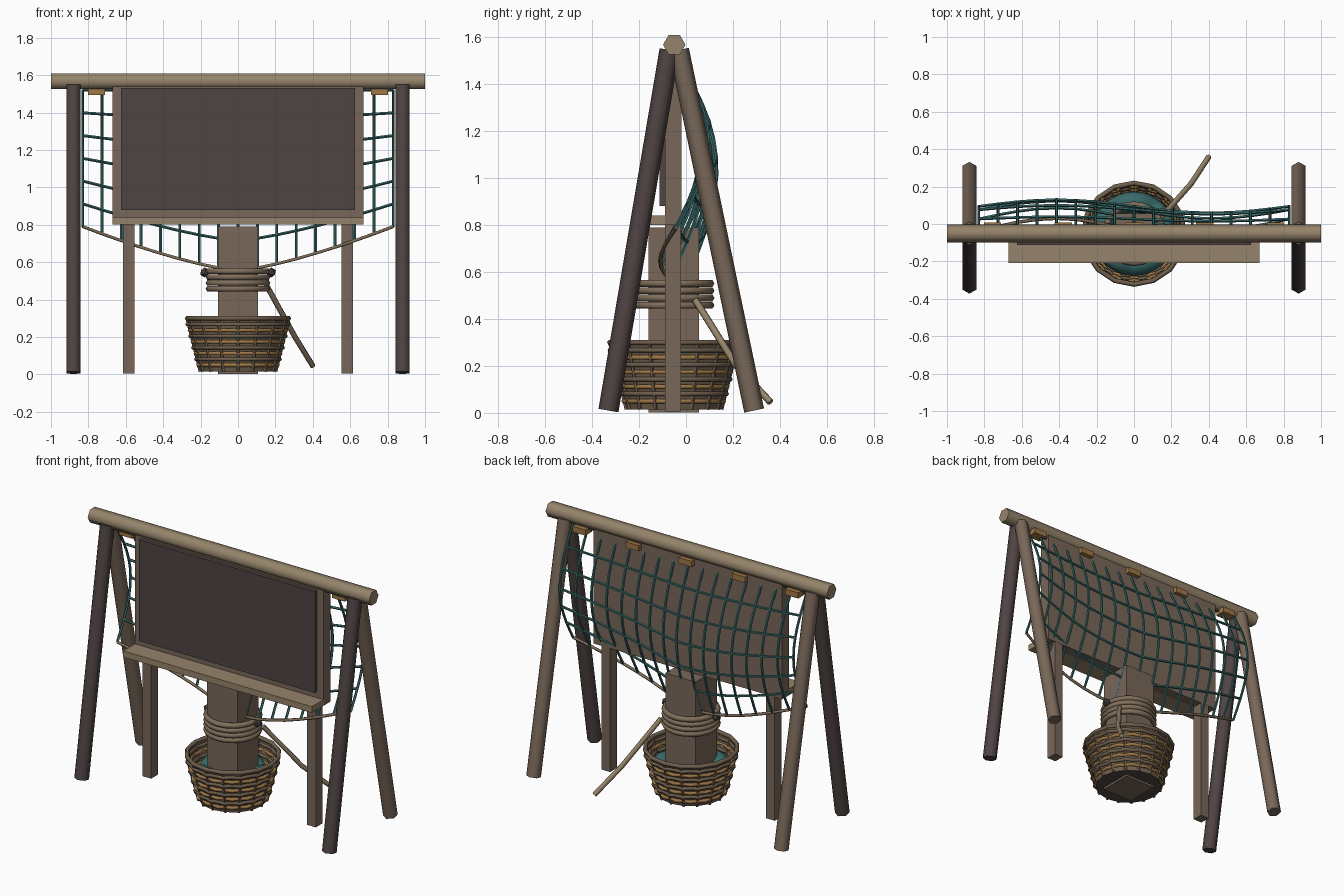
import bpy, bmesh
from math import sin, cos, pi
from mathutils import Vector, Matrix

if "Cube" in bpy.data.objects:
    bpy.data.objects.remove(bpy.data.objects["Cube"], do_unlink=True)


def material(name, r, g, b):
    m = bpy.data.materials.new(name)
    m.use_nodes = True
    m.diffuse_color = (r, g, b, 1)
    m.node_tree.nodes["Principled BSDF"].inputs["Base Color"].default_value = (r, g, b, 1)
    return m


TAN = material("pale wood", .30, .23, .145)
BROWN = material("brown wood", .19, .137, .10)
DARK = material("dark wood", .078, .058, .056)
TEAL = material("teal twine", .04, .15, .145)
GOLD = material("golden cane", .34, .185, .06)
ROPE = material("rope", .22, .16, .105)
CANE = material("brown cane", .16, .115, .075)
X, Z = Vector((1, 0, 0)), Vector((0, 0, 1))


def finish(bm, name, mat, smooth=False):
    bmesh.ops.recalc_face_normals(bm, faces=bm.faces)
    mesh = bpy.data.meshes.new(name)
    bm.to_mesh(mesh)
    bm.free()
    ob = bpy.data.objects.new(name, mesh)
    bpy.context.collection.objects.link(ob)
    mesh.materials.append(mat)
    if smooth:
        bpy.ops.object.select_all(action='DESELECT')
        ob.select_set(True)
        bpy.context.view_layer.objects.active = ob
        bpy.ops.object.shade_smooth_by_angle(angle=1.1)
    return ob


def box(name, mat, x, y, z):
    """Box from its (low, high) range on each axis."""
    bm = bmesh.new()
    bmesh.ops.create_cube(bm, size=1)
    for v in bm.verts:
        v.co = [r[0] if c < 0 else r[1] for c, r in zip(v.co, (x, y, z))]
    return finish(bm, name, mat)


def sweep(bm, path, radius, sides, ref, closed=False):
    """Sweep a regular polygon along a path."""
    path = [Vector(p) for p in path]
    n = len(path)
    rings = []
    for i, p in enumerate(path):
        a = path[i - 1] if i or closed else p
        b = path[(i + 1) % n] if i < n - 1 or closed else p
        t = (b - a).normalized()
        s = t.cross(ref).normalized()
        u = s.cross(t)
        rings.append([bm.verts.new(p + radius * (cos(2 * pi * k / sides) * s + sin(2 * pi * k / sides) * u))
                      for k in range(sides)])
    for i in range(n if closed else n - 1):
        a, b = rings[i], rings[(i + 1) % n]
        for k in range(sides):
            j = (k + 1) % sides
            bm.faces.new((a[k], a[j], b[j], b[k]))
    if not closed:
        bm.faces.new(rings[0])
        bm.faces.new(rings[-1])


def tube(name, mat, path, radius, sides=6, ref=Z, closed=False):
    bm = bmesh.new()
    sweep(bm, path, radius, sides, ref, closed)
    return finish(bm, name, mat, True)


# Support frame: beam and splayed legs
tube("top_beam", TAN, [(-1, -.05, 1.567), (1, -.05, 1.567)], .048)
for side, s in (("left", 1), ("right", -1)):
    x = .88 * s
    tube(side + "_front_leg", DARK, [(x, -.33, .01), (x, -.07, 1.545)], .043, ref=X)
    tube(side + "_back_leg", BROWN, [(x, .29, .01), (x, -.03, 1.545)], .043, ref=X)
    box(side + "_board_post", BROWN, (.585 * s - .031, .585 * s + .031), (-.09, -.021), (.005, .82))

# Board with dark panel and shelf
box("board", BROWN, (-.67, .67), (-.09, -.02), (.8, 1.54))
box("dark_panel", DARK, (-.625, .625), (-.113, -.08), (.88, 1.53))
box("shelf", TAN, (-.67, .67), (-.208, -.085), (.8, .84))
for i in range(5):
    cx = (i - 2) * .378
    box("beam_block", GOLD, (cx - .046, cx + .046), (-.06, .008), (1.493, 1.53))

# Hanging net
W, COLS, ROWS = .83, 16, 6


def net_point(x, v):
    low = .555 + .235 * abs(x / W) ** 1.35
    y = -.04 + .135 * sin(pi * v) - .07 * v * sin(pi * x / W)
    return x, y, 1.52 + (low - 1.52) * v


bm = bmesh.new()
xs = [W * (2 * i / COLS - 1) for i in range(COLS + 1)]
for x in xs:
    sweep(bm, [net_point(x, k / 12) for k in range(13)], .008, 5, X)
for r in range(ROWS):
    sweep(bm, [net_point(x, r / ROWS) for x in xs], .008, 5, Z)
finish(bm, "net", TEAL, True)
tube("net_bottom_rope", ROPE, [net_point(x, 1) for x in xs], .009)

# Central post with rope coil and knots
CY = -.052
box("center_post", BROWN, (-.108, .108), (CY - .108, CY + .108), (.002, .79))


def circle(r, z, n, wobble=0, phase=0):
    pts = []
    for k in range(n):
        q = r + (wobble if (k + phase) % 2 else -wobble)
        pts.append((q * cos(2 * pi * k / n), CY + q * sin(2 * pi * k / n), z))
    return pts


for i in range(4):
    tube("rope_coil", ROPE, circle(.156, .458 + .031 * i, 20), .017, 6, Z, True)
for s in (1, -1):
    bm = bmesh.new()
    bmesh.ops.create_icosphere(bm, subdivisions=1, radius=.027,
                               matrix=Matrix.Translation((.178 * s, CY, .545)))
    finish(bm, "rope_knot", DARK)

# Bent pole leaning on the coil
tube("bent_pole", TAN, [(.15, .04, .48), (.305, .215, .2), (.4, .36, .045)], .015)


# Woven basket
def wall(z):
    return .198 + .25 * z


bm = bmesh.new()
bmesh.ops.create_cone(bm, segments=16, radius1=wall(.015), radius2=wall(.3), depth=.285,
                      cap_ends=False, matrix=Matrix.Translation((0, CY, .1575)))
finish(bm, "basket_wall", CANE)
bm = bmesh.new()
bmesh.ops.create_circle(bm, cap_ends=True, segments=16, radius=wall(.015),
                        matrix=Matrix.Translation((0, CY, .015)))
finish(bm, "basket_base", DARK)
for i in range(8):
    z = .05 + .031 * i
    tube("basket_weave", CANE if i % 2 else GOLD, circle(wall(z), z, 32, .006, i), .011, 6, Z, True)
tube("basket_rim", CANE, circle(.271, .3, 16), .013, 6, Z, True)
bm = bmesh.new()
for k in range(16):
    c, s = cos(pi * k / 8), sin(pi * k / 8)
    sweep(bm, [(wall(z) * c, CY + wall(z) * s, z) for z in (.015, .3)], .009, 5, X)
finish(bm, "basket_stakes", CANE, True)

# Folded netting inside the basket
heap = [(.17 * cos(pi * k / 16), CY + .17 * sin(pi * k / 16), .17 + .02 * sin(pi * k * 5 / 16)) for k in range(32)]
tube("net_heap", TEAL, heap, .055, 8, Z, True)
